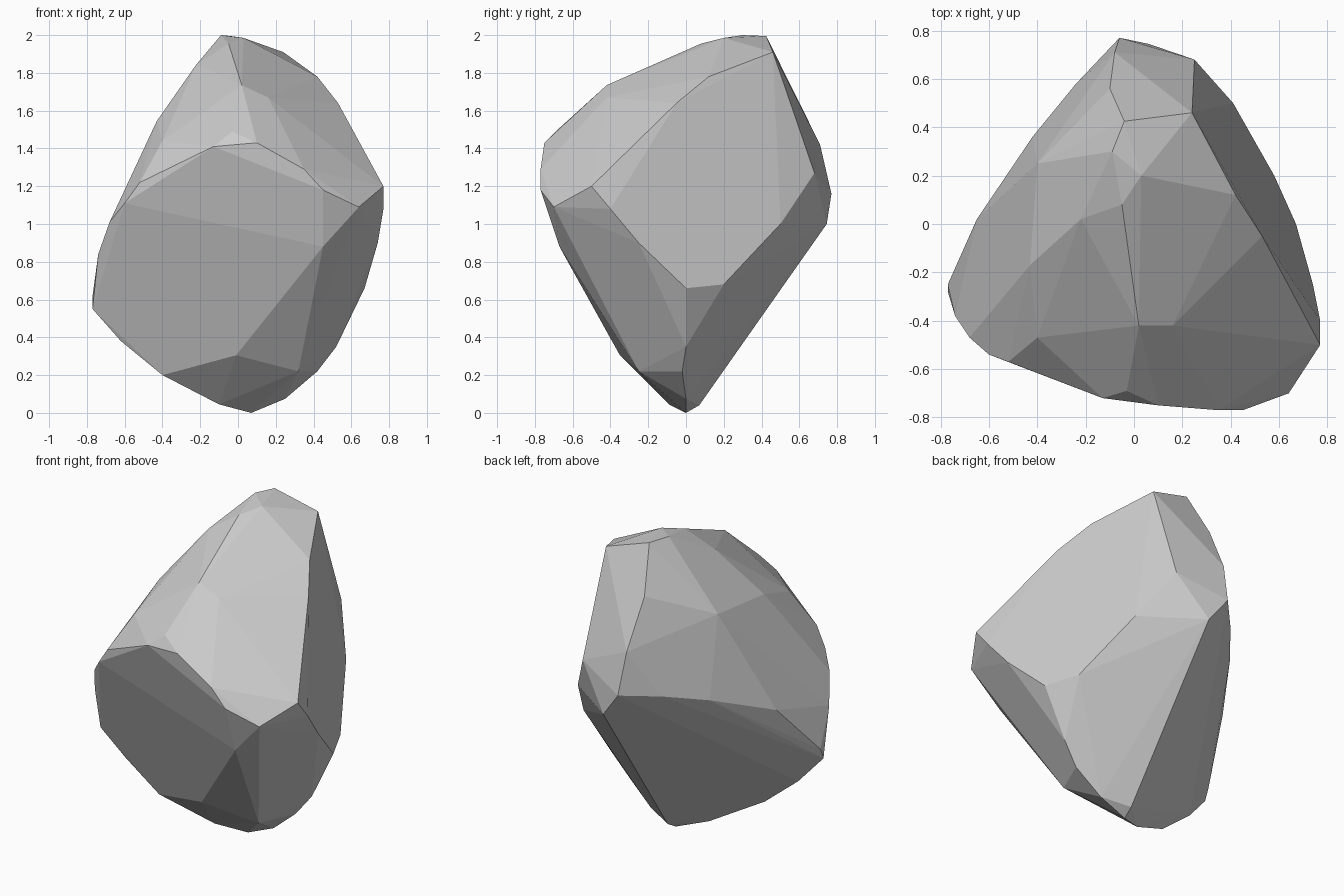
import bpy, bmesh, math

# crown: top cap and the corners of the sloping upper facets
crown = [(-.09, .30, 2), (-.04, .425, 1.995), (.24, .46, 1.91), (.03, .2, 1.985),
         (-.05, .08, 1.955), (.42, .12, 1.78), (.53, -.05, 1.64), (.02, -.42, 1.735),
         (.16, -.42, 1.67), (-.22, .02, 1.845), (-.43, -.17, 1.545), (-.40, .25, 1.57),
         (-.10, .56, 1.72), (-.40, -.47, 1.44), (-.03, -.69, 1.49)]
# belt: corners around the widest part
belt = [(.77, -.40, 1.08), (.77, -.50, 1.2), (.64, -.70, 1.09), (.45, -.77, 1.18),
        (.35, -.77, 1.29), (.10, -.75, 1.43), (-.13, -.72, 1.41), (-.52, -.57, 1.22),
        (-.60, -.54, 1.11), (-.68, -.47, 1.01), (-.74, -.38, .84), (-.77, -.25, .62),
        (-.77, -.28, .55), (-.65, .02, .94), (-.42, .36, 1.07), (-.24, .58, 1.13),
        (-.06, .77, 1.16), (-.08, .71, 1.42), (.25, .68, 1.27), (.06, .745, 1.0),
        (.41, .50, 1.0), (.74, -.25, .90)]
# keel: corners of the undercut facets down to the resting point
keel = [(.58, .20, .68), (.67, .0, .66), (.52, .0, .35), (.42, -.02, .22), (.25, 0, .075),
        (.07, 0, 0), (.08, .07, .04), (-.10, -.09, .045), (-.40, -.22, .20),
        (-.62, -.24, .38), (-.01, -.35, .305), (.32, -.25, .22), (.45, -.67, .88)]

# rock: convex faceted stone through all corners, near-coplanar triangles merged
bm = bmesh.new()
for p in crown + belt + keel:
    bm.verts.new(p)
bmesh.ops.convex_hull(bm, input=bm.verts[:])
loose = [v for v in bm.verts if not v.link_faces]
bmesh.ops.delete(bm, geom=loose, context='VERTS')
bmesh.ops.dissolve_limit(bm, angle_limit=math.radians(3), verts=bm.verts[:], edges=bm.edges[:])
bmesh.ops.recalc_face_normals(bm, faces=bm.faces[:])
mesh = bpy.data.meshes.new("rock")
bm.to_mesh(mesh)
bm.free()
rock = bpy.data.objects.new("rock", mesh)
bpy.context.collection.objects.link(rock)
